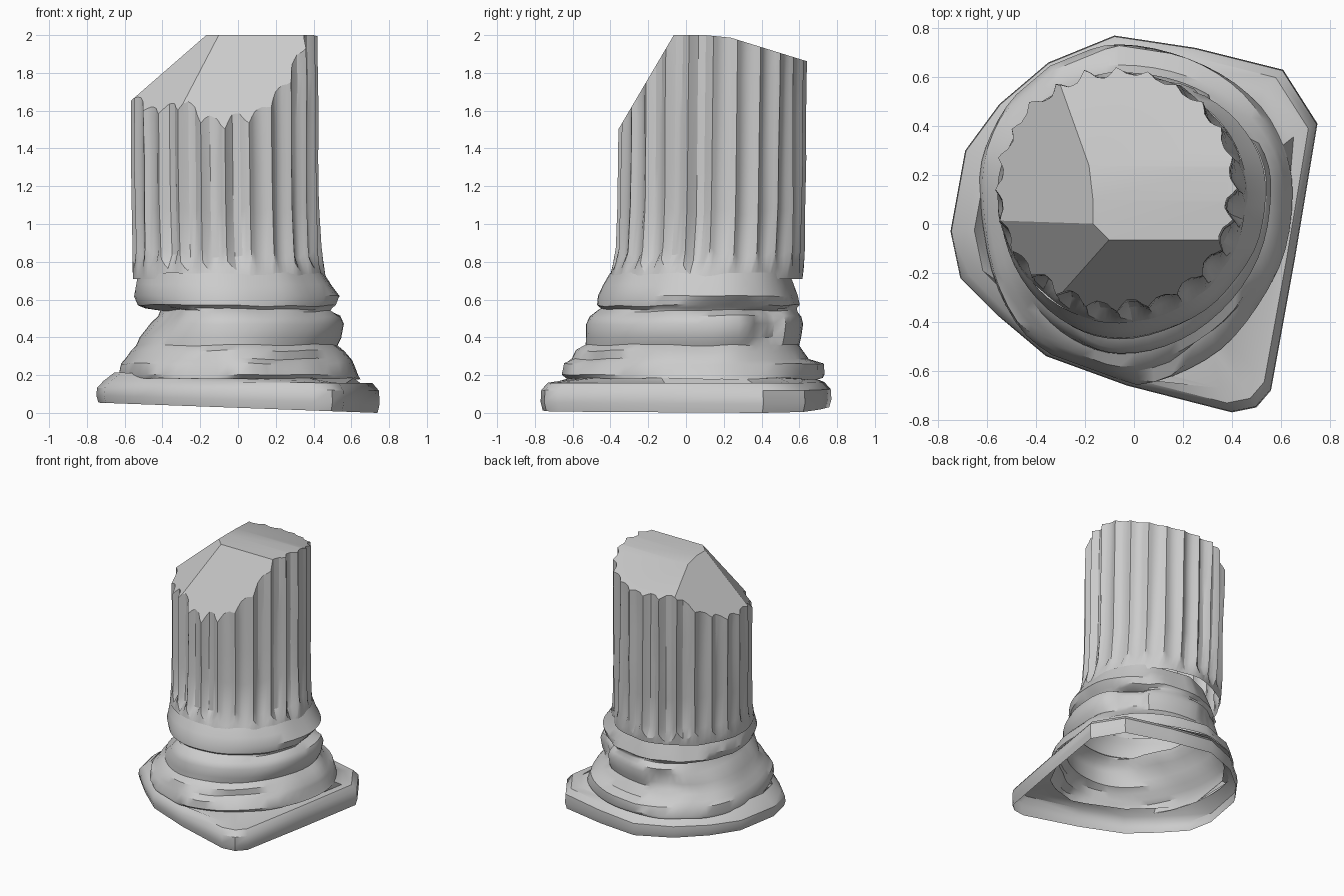
import bpy, bmesh, math, random
from mathutils import Vector, noise

random.seed(4)
cube = bpy.data.objects.get("Cube")
if cube:
    bpy.data.objects.remove(cube, do_unlink=True)

stone = bpy.data.materials.new("weathered_stone")
stone.use_nodes = True
stone.diffuse_color = (0.6, 0.6, 0.6, 1)
stone.node_tree.nodes["Principled BSDF"].inputs["Base Color"].default_value = stone.diffuse_color

FLUTES, STEPS = 24, 6
N = FLUTES * STEPS
CX, CY = -0.06, 0.13


def skin(rings):
    """Skin a stack of point loops; returns the mesh and the last loop."""
    bm = bmesh.new()
    loops = [[bm.verts.new(p) for p in ring] for ring in rings]
    for a, b in zip(loops, loops[1:]):
        for i in range(len(a)):
            j = (i + 1) % len(a)
            bm.faces.new((a[i], a[j], b[j], b[i]))
    return bm, loops[-1]


def finish(name, bm, angle):
    bmesh.ops.recalc_face_normals(bm, faces=bm.faces)
    mesh = bpy.data.meshes.new(name)
    bm.to_mesh(mesh)
    bm.free()
    mesh.materials.append(stone)
    obj = bpy.data.objects.new(name, mesh)
    bpy.context.collection.objects.link(obj)
    bpy.ops.object.select_all(action='DESELECT')
    obj.select_set(True)
    bpy.context.view_layer.objects.active = obj
    bpy.ops.object.shade_smooth_by_angle(angle=math.radians(angle))


# Fluted shaft, with uneven flutes that fade out in points at the foot
groove = [0, 0.6, 1, 1, 0.9, 0.4]
depth = [random.uniform(0.02, 0.042) for _ in range(FLUTES)]
foot = [random.uniform(0.73, 0.77) for _ in range(FLUTES)]


def shaft_point(i, t):
    a = math.tau * i / N
    f, k = divmod(i, STEPS)
    start = foot[f] + 0.05 * (1 - groove[k])
    c, s = math.cos(a), math.sin(a)
    z = 0.71 if t < 0 else start + (2.0 - start) * t
    cut = depth[f] * groove[k] * min(1, max(0, t) * 16)
    flare = max(0, (1.0 - z) / 0.3) ** 2
    r = 0.497 + 0.012 * flare - cut
    r += 0.012 * noise.noise(Vector((c * 4, s * 4, z * 2)))
    lean = (z - 0.7) * 0.012
    return Vector((CX - lean + 0.014 * flare + r * c,
                   CY + lean - 0.03 * flare + r * s, z))


shaft, top_loop = skin([[shaft_point(i, t) for i in range(N)]
                        for t in (-1, 0, 0.06, 0.25, 0.45, 0.65, 0.82, 1)])
shaft.faces.new(top_loop)

# Broken top: each break is a plane z = height + sx * x + sy * y
breaks = [(2.01, 0, -0.1), (2.06, 0, -0.31), (2.07, 0.4, 0), (2.146, 0.87, 0),
          (2.15, 0.9, 0.9), (2.11, 0, 1.7)]
for height, sx, sy in breaks:
    cut = bmesh.ops.bisect_plane(
        shaft, geom=shaft.verts[:] + shaft.edges[:] + shaft.faces[:], dist=1e-5,
        plane_co=(0, 0, height), plane_no=(-sx, -sy, 1), clear_outer=True)
    rim = [e for e in cut["geom_cut"]
           if isinstance(e, bmesh.types.BMEdge) and e.is_boundary]
    bmesh.ops.holes_fill(shaft, edges=rim, sides=0)
bmesh.ops.triangulate(shaft, faces=[f for f in shaft.faces if len(f.verts) > 4])
finish("fluted_shaft", shaft, 28)

# Worn plinth outline: one square side survives, the other is rounded
outline = [(-0.75, -0.03), (-0.71, -0.22), (-0.55, -0.38), (-0.36, -0.54),
           (-0.03, -0.66), (0.40, -0.77), (0.50, -0.75), (0.56, -0.68),
           (0.66, -0.13), (0.75, 0.41), (0.61, 0.63), (0.25, 0.72),
           (-0.08, 0.77), (-0.35, 0.66), (-0.55, 0.49), (-0.69, 0.30)]


def keep_inside(x, y, limit):
    """Pull a point back until it lies within the scaled plinth outline."""
    reach = 0
    for (ax, ay), (bx, by) in zip(outline, outline[1:] + outline[:1]):
        nx, ny = by - ay, ax - bx
        reach = max(reach, (nx * x + ny * y) / (nx * ax + ny * ay))
    k = min(1, limit / reach)
    return x * k, y * k


# Moulded base: z, then reach to -x, +x, -y, +y
profile = [
    (0.18, 0.63, 0.65, 0.63, 0.72), (0.20, 0.63, 0.64, 0.66, 0.73),
    (0.26, 0.62, 0.62, 0.66, 0.73),
    (0.285, 0.60, 0.61, 0.60, 0.65), (0.33, 0.57, 0.57, 0.58, 0.62),
    (0.36, 0.54, 0.53, 0.53, 0.60), (0.40, 0.52, 0.55, 0.53, 0.61),
    (0.47, 0.46, 0.56, 0.53, 0.62), (0.51, 0.42, 0.54, 0.51, 0.61),
    (0.54, 0.41, 0.50, 0.47, 0.57), (0.553, 0.49, 0.51, 0.45, 0.57),
    (0.57, 0.53, 0.53, 0.47, 0.60), (0.62, 0.555, 0.54, 0.465, 0.62),
    (0.68, 0.55, 0.50, 0.44, 0.60), (0.74, 0.55, 0.46, 0.405, 0.595)]
# Chips and one shard: degrees, half width, z, half height, depth
chips = [(40, 14, 0.46, 0.09, 0.08), (12, 24, 0.57, 0.04, 0.05),
         (72, 16, 0.60, 0.06, -0.06), (110, 16, 0.45, 0.06, 0.05),
         (158, 16, 0.63, 0.07, 0.06), (215, 15, 0.5, 0.06, 0.06),
         (310, 20, 0.28, 0.04, 0.04)]


def base_point(a, row):
    z, left, right, front, rear = row
    c, s = math.cos(a), math.sin(a)
    wear = noise.noise(Vector((c * 2.5, s * 2.5, z * 5)))
    r = 1.0 + 0.015 * wear
    for deg, wide, cz, tall, deep in chips:
        off = abs((math.degrees(a) - deg + 180) % 360 - 180)
        if off < wide and abs(z - cz) < tall:
            r -= deep * min(1, 2.5 * (1 - off / wide))
    x = CX + r * c * ((right - CX) if c > 0 else (left + CX))
    y = CY + r * s * ((rear - CY) if s > 0 else (front + CY))
    x, y = keep_inside(x, y, 0.98 - 0.5 * max(0, z - 0.2))
    return x, y, z + 0.012 * wear


angles = [math.tau * i / 60 for i in range(60)]
base, _ = skin([[base_point(a, row) for a in angles] for row in profile])
finish("moulded_base", base, 35)


# Plinth shell, open beneath, closing in on the foot of the moulded base
def plinth_ring(scale, height, tilt):
    return [(x * scale, y * scale, height - tilt * x) for x, y in outline]


plinth_foot = [base_point(math.atan2(y - CY, x - CX), profile[0]) for x, y in outline]
plinth, _ = skin([plinth_ring(0.985, 0.027, 0.036), plinth_ring(1, 0.07, 0.03),
                  plinth_ring(0.995, 0.125, 0.01), plinth_ring(0.95, 0.163, 0.008),
                  plinth_ring(0.87, 0.185, 0.04), plinth_foot])
finish("plinth", plinth, 35)
